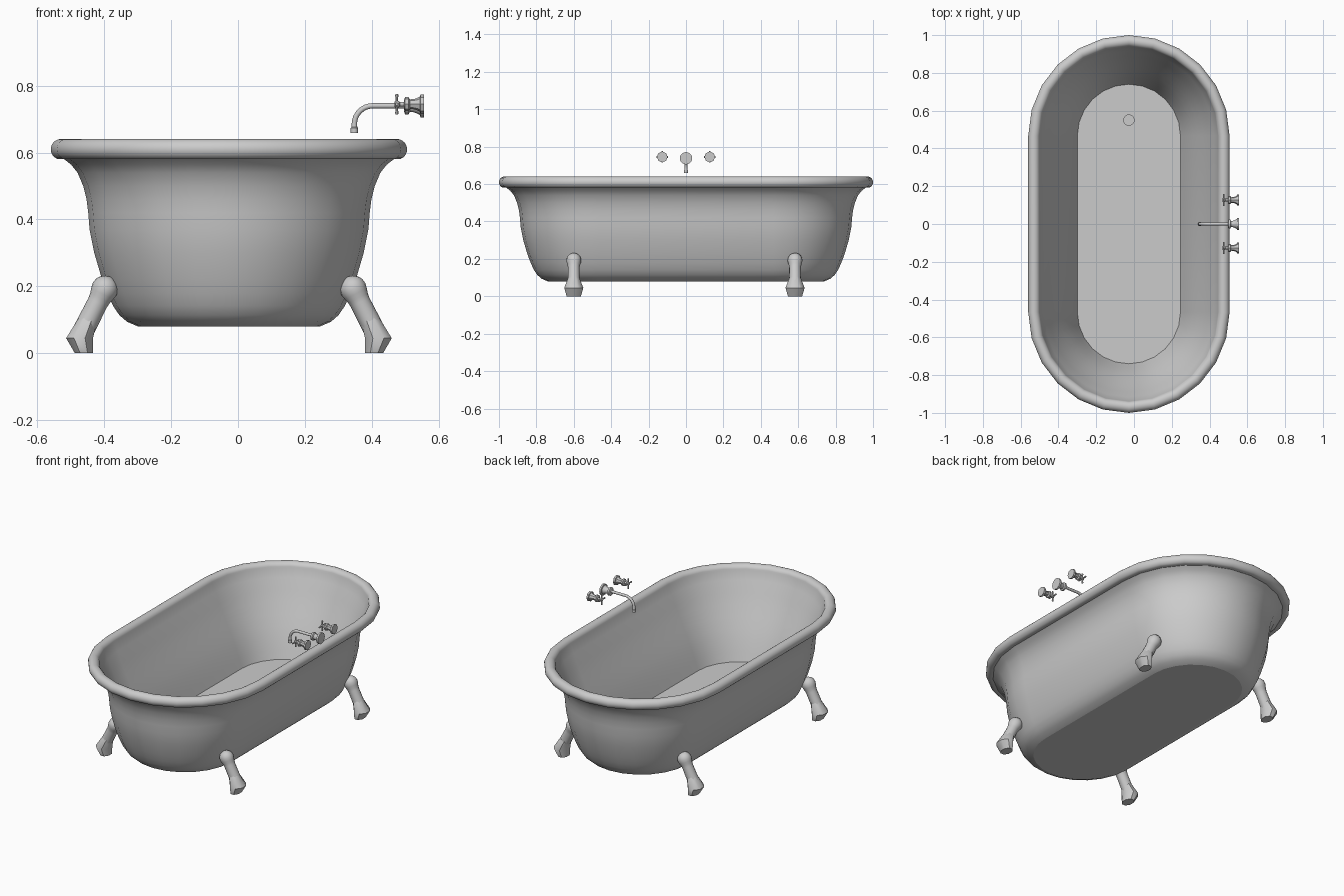
import bpy, bmesh, math
from mathutils import Vector

cube = bpy.data.objects.get("Cube")
if cube:
    bpy.data.objects.remove(cube)

CX = -0.027          # tub centre line
SPINE = 0.467        # half length of the straight sides
FLOOR = 0.15

enamel = bpy.data.materials.new("light_grey")
enamel.use_nodes = True
enamel.diffuse_color = (0.6, 0.6, 0.6, 1)
enamel.node_tree.nodes["Principled BSDF"].inputs["Base Color"].default_value = (0.6, 0.6, 0.6, 1)


def loft(name, rings, angle=32):
    """Skin a stack of equal point rings and cap both ends with flat faces."""
    bm = bmesh.new()
    loops = [[bm.verts.new(p) for p in ring] for ring in rings]
    n = len(loops[0])
    for a, b in zip(loops, loops[1:]):
        for i in range(n):
            j = (i + 1) % n
            bm.faces.new((a[i], a[j], b[j], b[i]))
    bm.faces.new(loops[0][::-1])
    bm.faces.new(loops[-1])
    bmesh.ops.recalc_face_normals(bm, faces=bm.faces)
    mesh = bpy.data.meshes.new(name)
    bm.to_mesh(mesh)
    bm.free()
    mesh.materials.append(enamel)
    obj = bpy.data.objects.new(name, mesh)
    bpy.context.collection.objects.link(obj)
    bpy.ops.object.select_all(action='DESELECT')
    obj.select_set(True)
    bpy.context.view_layer.objects.active = obj
    bpy.ops.object.shade_smooth_by_angle(angle=math.radians(angle))
    for poly in mesh.polygons:
        if len(poly.vertices) > 4:
            poly.use_smooth = False
    return obj


def stadium(r, z, steps=12):
    """Rounded-end oval at distance r from the tub spine."""
    pts = []
    for end in (0, 1):
        for i in range(steps + 1):
            a = math.pi * (end + i / steps)
            y = SPINE if end == 0 else -SPINE
            pts.append((CX + r * math.cos(a), y + r * math.sin(a), z))
    return pts


def tube(name, path, y=0.0, sides=16, sx=1, ox=0.0):
    """Round section swept along (x, z, radius) points in a plane of constant y."""
    pts = [Vector((ox + sx * x, y, z)) for x, z, r in path]
    rings = []
    for i, p in enumerate(pts):
        t = (pts[min(i + 1, len(pts) - 1)] - pts[max(i - 1, 0)]).normalized()
        u = Vector((0, 1, 0))
        v = t.cross(u)
        r = path[i][2]
        rings.append([p + r * (math.cos(a) * u + math.sin(a) * v)
                      for a in (2 * math.pi * k / sides for k in range(sides))])
    return loft(name, rings)


# Tub: outer wall up, around the rolled rim, straight sloping wall down inside
outer_wall = [
    (0.272, 0.08), (0.305, 0.094), (0.328, 0.114), (0.347, 0.142), (0.363, 0.178),
    (0.380, 0.222), (0.403, 0.30), (0.417, 0.37), (0.421, 0.42), (0.426, 0.46),
    (0.436, 0.50), (0.453, 0.54), (0.472, 0.564), (0.494, 0.581)]
rim = [(0.502 + 0.031 * math.cos(a), 0.61 + 0.031 * math.sin(a))
       for a in (math.radians(-70 + 250 * k / 14) for k in range(15))]
inner_wall = [(0.450, 0.565), (0.423, 0.50), (0.396, 0.44), (0.367, 0.38),
              (0.339, 0.32), (0.313, 0.26), (0.291, 0.20), (0.273, FLOOR)]
loft("tub", [stadium(r, z) for r, z in outer_wall + rim + inner_wall])

# Drain plug on the tub floor
loft("drain", [[(CX + 0.03 * math.cos(k * math.pi / 12), 0.55 + 0.03 * math.sin(k * math.pi / 12), z)
                for k in range(24)] for z in (FLOOR - 0.005, FLOOR + 0.012)])

# Four splayed legs: rounded knee against the tub, straight shank, flared foot
KNEE = (0.372, 0.192)
AXIS = (0.454, -0.891)
# distance along the leg axis, radius
leg_shape = [(-0.040, 0.004), (-0.037, 0.015), (-0.029, 0.028), (-0.016, 0.037),
             (0.0, 0.040), (0.016, 0.037), (0.030, 0.033), (0.045, 0.031), (0.14, 0.032)]
leg_path = [(KNEE[0] + t * AXIS[0], KNEE[1] + t * AXIS[1], r) for t, r in leg_shape]
# inner x, outer x, half width, height
foot_sections = [(0.407, 0.461, 0.038, 0.0), (0.407, 0.487, 0.051, 0.045),
                 (0.392, 0.450, 0.028, 0.105)]
for sx, side in ((1, "left"), (-1, "right")):
    for y, end in ((-0.60, "front"), (0.583, "back")):
        tube(f"{end}_{side}_leg", leg_path, y=y, sx=sx, ox=CX)
        rings = []
        for x0, x1, w, z in foot_sections:
            ring = []
            for k in range(8):
                a = (k + 0.5) * math.pi / 4
                c = 1 / math.cos(math.pi / 8)
                ring.append((CX + sx * ((x0 + x1) / 2 + (x1 - x0) / 2 * c * math.cos(a)),
                             y + w * c * math.sin(a), z))
            rings.append(ring)
        loft(f"{end}_{side}_foot", rings, angle=48)

# Spout: pipe, quarter bend and slightly flared nozzle
BEND = 0.055
spout = [(0.51, 0.740, 0.008), (0.44, 0.740, 0.008)]
for k in range(9):
    a = math.pi / 2 * (1 + k / 8)
    spout.append((0.403 + BEND * math.cos(a), 0.685 + BEND * math.sin(a), 0.008))
spout += [(0.348, 0.676, 0.009), (0.348, 0.674, 0.011), (0.348, 0.658, 0.011)]
tube("spout", spout)


def flange(name, y, z, size, sides):
    """Bell-shaped wall mount with a collar."""
    shape = [(0.497, 0.45), (0.500, 0.72), (0.510, 0.72), (0.514, 0.50), (0.525, 0.52),
             (0.535, 0.62), (0.544, 0.78), (0.546, 1.0), (0.557, 1.0)]
    tube(name, [(x, z, r * size) for x, r in shape], y=y, sides=sides)


flange("spout_flange", 0, 0.738, 0.033, 20)

# Two valves with cross handles
for y, side in ((-0.127, "front"), (0.127, "back")):
    z = 0.745
    flange(f"{side}_valve_flange", y, z, 0.029, 8)
    tube(f"{side}_valve_stem", [(0.468, z, 0.006), (0.470, z, 0.010), (0.481, z, 0.010),
                                (0.484, z, 0.007), (0.505, z, 0.007)], y=y, sides=12)
    # Arms along z, then a turned copy along y
    arm = [(0.475, z - 0.031, 0.004), (0.475, z - 0.026, 0.005), (0.475, z - 0.018, 0.004),
           (0.475, z + 0.018, 0.004), (0.475, z + 0.026, 0.005), (0.475, z + 0.031, 0.004)]
    tube(f"{side}_handle_upright", arm, y=y, sides=8)
    bar = tube(f"{side}_handle_bar", [(x - 0.475, h - z, r) for x, h, r in arm], sides=8)
    bar.rotation_euler.x = math.pi / 2
    bar.location = (0.475, y, z)
